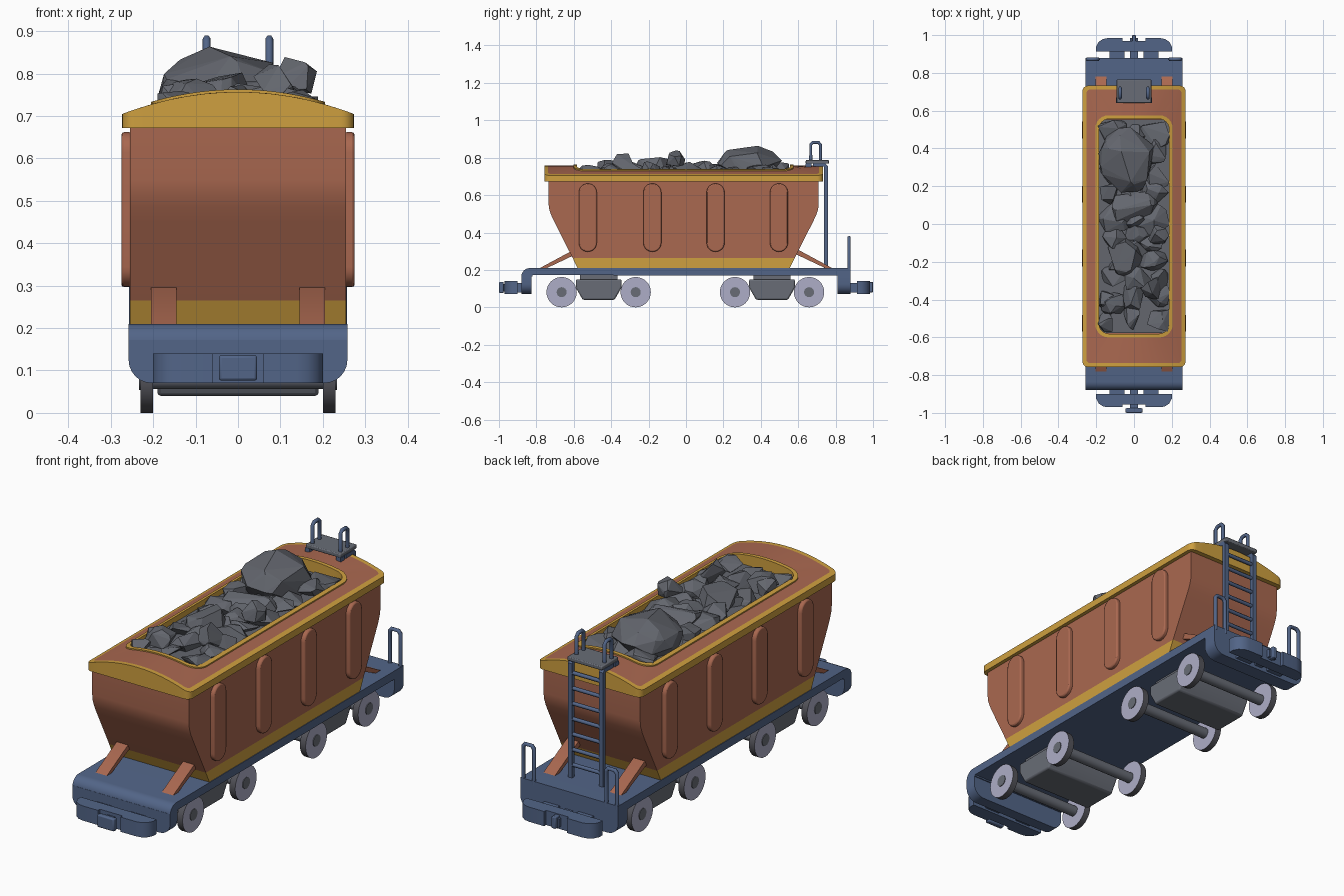
import bpy, bmesh, math, random
from mathutils import Vector

if "Cube" in bpy.data.objects:
    bpy.data.objects.remove(bpy.data.objects["Cube"])

random.seed(4)


def material(name, col):
    m = bpy.data.materials.new(name)
    m.diffuse_color = (*col, 1)
    m.use_nodes = True
    m.node_tree.nodes["Principled BSDF"].inputs["Base Color"].default_value = m.diffuse_color
    return m


BROWN = material("rust brown", (0.40, 0.138, 0.08))
YELLOW = material("ochre yellow", (0.62, 0.35, 0.05))
BLUE = material("slate blue", (0.085, 0.13, 0.245))
COAL = material("coal grey", (0.125, 0.133, 0.155))
GREY = material("bogie grey", (0.14, 0.152, 0.182))
DARK = material("tread grey", (0.09, 0.09, 0.105))
WHEEL = material("pale lavender", (0.42, 0.42, 0.57))


def finish(name, bm, *mats, smooth=30, bevel=0):
    bmesh.ops.recalc_face_normals(bm, faces=bm.faces)
    me = bpy.data.meshes.new(name)
    bm.to_mesh(me)
    bm.free()
    ob = bpy.data.objects.new(name, me)
    bpy.context.collection.objects.link(ob)
    for m in mats:
        me.materials.append(m)
    if bevel:
        b = ob.modifiers.new("bevel", 'BEVEL')
        b.width, b.segments, b.limit_method = bevel, 2, 'ANGLE'
    if smooth:
        bpy.ops.object.select_all(action='DESELECT')
        ob.select_set(True)
        bpy.context.view_layer.objects.active = ob
        bpy.ops.object.shade_smooth_by_angle(angle=math.radians(smooth))
    return ob


def prism(name, pts, axis, a, b, mat, bevel=0):
    """Extrude a 2D outline along an axis from a to b."""
    put = {'x': lambda p, t: (t, p[0], p[1]), 'y': lambda p, t: (p[0], t, p[1]),
           'z': lambda p, t: (p[0], p[1], t)}[axis]
    bm = bmesh.new()
    lo, hi = [[bm.verts.new(put(p, t)) for p in pts] for t in (a, b)]
    n = len(pts)
    bm.faces.new(lo)
    bm.faces.new(hi)
    for i in range(n):
        bm.faces.new((lo[i], lo[(i + 1) % n], hi[(i + 1) % n], hi[i]))
    return finish(name, bm, mat, bevel=bevel)


def box(name, x0, x1, y0, y1, z0, z1, mat, bevel=0):
    return prism(name, [(x0, y0), (x1, y0), (x1, y1), (x0, y1)], 'z', z0, z1, mat, bevel)


def round_rect(x0, x1, y0, y1, r, seg=6, side=1):
    """Rounded rectangle outline; side adds points along the straight runs."""
    pts = []
    for k, (cx, cy) in enumerate([(x1 - r, y1 - r), (x0 + r, y1 - r), (x0 + r, y0 + r), (x1 - r, y0 + r)]):
        for i in range(seg + 1):
            a = math.pi / 2 * (k + i / seg)
            pts.append((cx + r * math.cos(a), cy + r * math.sin(a)))
    out, m = [], seg + 1
    for i, p in enumerate(pts):
        out.append(p)
        if i % m == seg:
            q = pts[(i + 1) % len(pts)]
            out += [(p[0] + (q[0] - p[0]) * j / side, p[1] + (q[1] - p[1]) * j / side) for j in range(1, side)]
    return out


def tube(name, pts, r, mat):
    cu = bpy.data.curves.new(name, 'CURVE')
    cu.dimensions, cu.bevel_depth, cu.bevel_resolution, cu.use_fill_caps = '3D', r, 1, True
    sp = cu.splines.new('POLY')
    sp.points.add(len(pts) - 1)
    for p, q in zip(sp.points, pts):
        p.co = (*q, 1)
    cu.materials.append(mat)
    ob = bpy.data.objects.new(name, cu)
    bpy.context.collection.objects.link(ob)


def cyl_x(name, r, x0, x1, y, z, mat, n=32):
    return prism(name, [(y + r * math.cos(2 * math.pi * i / n), z + r * math.sin(2 * math.pi * i / n))
                        for i in range(n)], 'x', x0, x1, mat)


# Hopper body: curved, tapered ends with a yellow band at the foot
C = -0.0125
half = [(0.722, 0.69), (0.722, 0.55), (0.718, 0.52), (0.706, 0.487), (0.688, 0.45), (0.594, 0.265)]
prism("hopper_body", [(C + y, z) for y, z in half] + [(C - y, z) for y, z in reversed(half)],
      'x', -0.255, 0.255, BROWN)
prism("hopper_foot", [(C - 0.594, 0.265), (C + 0.594, 0.265), (C + 0.563, 0.2), (C - 0.563, 0.2)],
      'x', -0.255, 0.255, YELLOW)
for s in (-1, 1):
    for y in (-0.525, -0.18, 0.158, 0.497):
        prism("side_rib", round_rect(y - 0.048, y + 0.048, 0.297, 0.662, 0.0475), 'x',
              s * 0.25, s * 0.275, BROWN, bevel=0.006)


# Arched roof: rings of rounded rectangles bridged together
def arch(x):
    return 0.757 - 0.052 * (x / 0.273) ** 2


def ring(x, y, r, dz=0.0, z=None):
    return [(px, py + C, arch(px) + dz if z is None else z)
            for px, py in round_rect(-x, x, -y, y, r, side=12)]


rings = [ring(0.25, 0.715, 0.02, z=0.672), ring(0.273, 0.745, 0.03, z=0.672), ring(0.273, 0.745, 0.03),
         ring(0.252, 0.724, 0.02), ring(0.205, 0.588, 0.07), ring(0.205, 0.588, 0.07, 0.006),
         ring(0.186, 0.569, 0.055, 0.006), ring(0.186, 0.569, 0.055, z=0.68)]
bm = bmesh.new()
vr = [[bm.verts.new(p) for p in r] for r in rings]
for k in range(len(vr) - 1):
    n = len(vr[k])
    for i in range(n):
        f = bm.faces.new((vr[k][i], vr[k][(i + 1) % n], vr[k + 1][(i + 1) % n], vr[k + 1][i]))
        f.material_index = 1 if k == 3 else 0
finish("hopper_roof", bm, YELLOW, BROWN)

# Coal load
box("coal_bed", -0.186, 0.186, C - 0.565, C + 0.565, 0.67, 0.712, COAL)


def rock(c, size, n=16):
    bm = bmesh.new()
    for _ in range(n):
        d = Vector([random.gauss(0, 1) for _ in range(3)]).normalized()
        p = [c[i] + d[i] * size[i] for i in range(3)]
        bm.verts.new((max(-0.19, min(0.19, p[0])), max(-0.57, min(0.55, p[1])), max(0.69, p[2])))
    res = bmesh.ops.convex_hull(bm, input=bm.verts)
    bmesh.ops.delete(bm, geom=[v for v in bm.verts if not v.link_faces], context='VERTS')
    finish("coal_lump", bm, COAL, smooth=0)


for j in range(10):
    for i in range(3):
        s = random.uniform(0.065, 0.095)
        rock((-0.125 + 0.125 * i + random.uniform(-.03, .03), -0.51 + 0.111 * j + random.uniform(-.03, .03),
              0.722), (s, s, random.uniform(0.035, 0.06)), 13)
rock((-0.035, 0.34, 0.755), (0.155, 0.18, 0.115), 30)
rock((0.0, 0.08, 0.735), (0.13, 0.11, 0.07), 20)
rock((-0.04, -0.17, 0.735), (0.11, 0.11, 0.08), 20)
rock((0.13, -0.06, 0.785), (0.06, 0.055, 0.058))
rock((0.10, -0.33, 0.77), (0.07, 0.07, 0.06))
rock((-0.11, -0.42, 0.74), (0.07, 0.08, 0.05))

# Deck with a rolled front edge, and end aprons with rounded lower corners
roll = [(-0.835 - 0.045 * math.sin(a * math.pi / 12), 0.165 + 0.045 * math.cos(a * math.pi / 12)) for a in range(7)]
prism("deck", [(0.88, 0.17), (0.88, 0.21)] + roll + [(-0.82, 0.165), (-0.82, 0.172)], 'x', -0.258, 0.258, BLUE)
apron = [(0.258, 0.172), (-0.258, 0.172)]
for cx, a0 in ((-0.203, 180), (0.203, 270)):
    apron += [(cx + 0.055 * math.cos(math.radians(a0 + t * 15)), 0.125 + 0.055 * math.sin(math.radians(a0 + t * 15)))
              for t in range(7)]
prism("front_apron", apron, 'y', -0.88, -0.825, BLUE)
prism("rear_apron", apron, 'y', 0.81, 0.88, BLUE)

# Bumpers and couplers
for s, off in ((-1, 0), (1, 0.014)):
    def Y(v):
        return s * (v + off)
    prism("bumper", [(-0.2, Y(0.9)), (-0.2, Y(0.925)), (-0.187, Y(0.95)), (-0.165, Y(0.965)), (-0.14, Y(0.97)),
                     (-0.06, Y(0.97)), (-0.06, Y(0.955)), (0.06, Y(0.955)), (0.06, Y(0.97)), (0.14, Y(0.97)),
                     (0.165, Y(0.965)), (0.187, Y(0.95)), (0.2, Y(0.925)), (0.2, Y(0.9))], 'z', 0.07, 0.14, BLUE)
    for x in (-0.09, 0.09):
        box("bumper_mount", x - 0.04, x + 0.04, *sorted((s * 0.87, Y(0.905))), 0.08, 0.13, BLUE)
    box("coupler_stem", -0.02, 0.02, *sorted((s * 0.87, s * 0.985)), 0.085, 0.125, BLUE)
box("front_coupler", -0.045, 0.045, -1.0, -0.975, 0.076, 0.136, BLUE, bevel=0.006)
box("rear_coupler", -0.011, 0.011, 0.95, 1.0, 0.08, 0.136, BLUE, bevel=0.004)

# Diagonal struts at both ends
for s in (-1, 1):
    for x in (-0.175, 0.175):
        prism("strut", [(s * 0.80, 0.2), (s * 0.765, 0.2), (s * 0.585, 0.285), (s * 0.585, 0.305), (s * 0.605, 0.305)],
              'x', x - 0.03, x + 0.03, BROWN)

# Bogies, axles and wheels
for yc in (-0.467, 0.46):
    prism("bogie_block", [(yc - 0.122, 0.15), (yc - 0.122, 0.105), (yc - 0.085, 0.04), (yc + 0.085, 0.04),
                          (yc + 0.122, 0.105), (yc + 0.122, 0.15)], 'x', -0.19, 0.19, GREY, bevel=0.008)
    box("bogie_pad", -0.17, 0.17, yc - 0.1, yc + 0.1, 0.145, 0.175, GREY)
    for y in (yc - 0.198, yc + 0.198):
        cyl_x("axle", 0.025, -0.205, 0.205, y, 0.081, GREY, 16)
        for s in (-1, 1):
            w = cyl_x("wheel", 0.081, s * 0.2, s * 0.23, y, 0.081, DARK)
            w.data.materials.append(WHEEL)
            for p in w.data.polygons:
                if abs(p.normal.x) > 0.9:
                    p.material_index = 1
            cyl_x("wheel_hub", 0.027, s * 0.228, s * 0.233, y, 0.081, GREY, 16)

# Rear ladder, platform and handles
for x in (-0.082, 0.082):
    prism("ladder_rail", [(0.738, 0.205), (0.758, 0.205), (0.758, 0.755), (0.745, 0.77), (0.68, 0.77),
                          (0.68, 0.752), (0.738, 0.752)], 'x', x - 0.011, x + 0.011, BLUE)
    tube("platform_handle", [(x * 0.9, 0.667, 0.78), (x * 0.9, 0.667, 0.87), (x * 0.9, 0.678, 0.882),
                             (x * 0.9, 0.708, 0.882), (x * 0.9, 0.719, 0.87), (x * 0.9, 0.719, 0.78)], 0.0095, BLUE)
    box("platform_foot", x - 0.012, x + 0.012, 0.64, 0.67, 0.73, 0.77, BLUE)
for i in range(7):
    z = 0.27 + 0.073 * i
    tube("ladder_rung", [(-0.082, 0.748, z), (0.082, 0.748, z)], 0.009, BLUE)
box("platform", -0.092, 0.092, 0.64, 0.765, 0.768, 0.787, GREY, bevel=0.004)

# Rear corner railings
for s in (-1, 1):
    tube("corner_railing", [(s * a, 0.872, z) for a, z in ((0.247, 0.19), (0.247, 0.36), (0.236, 0.373),
                            (0.202, 0.373), (0.191, 0.36), (0.191, 0.19))], 0.01, BLUE)
